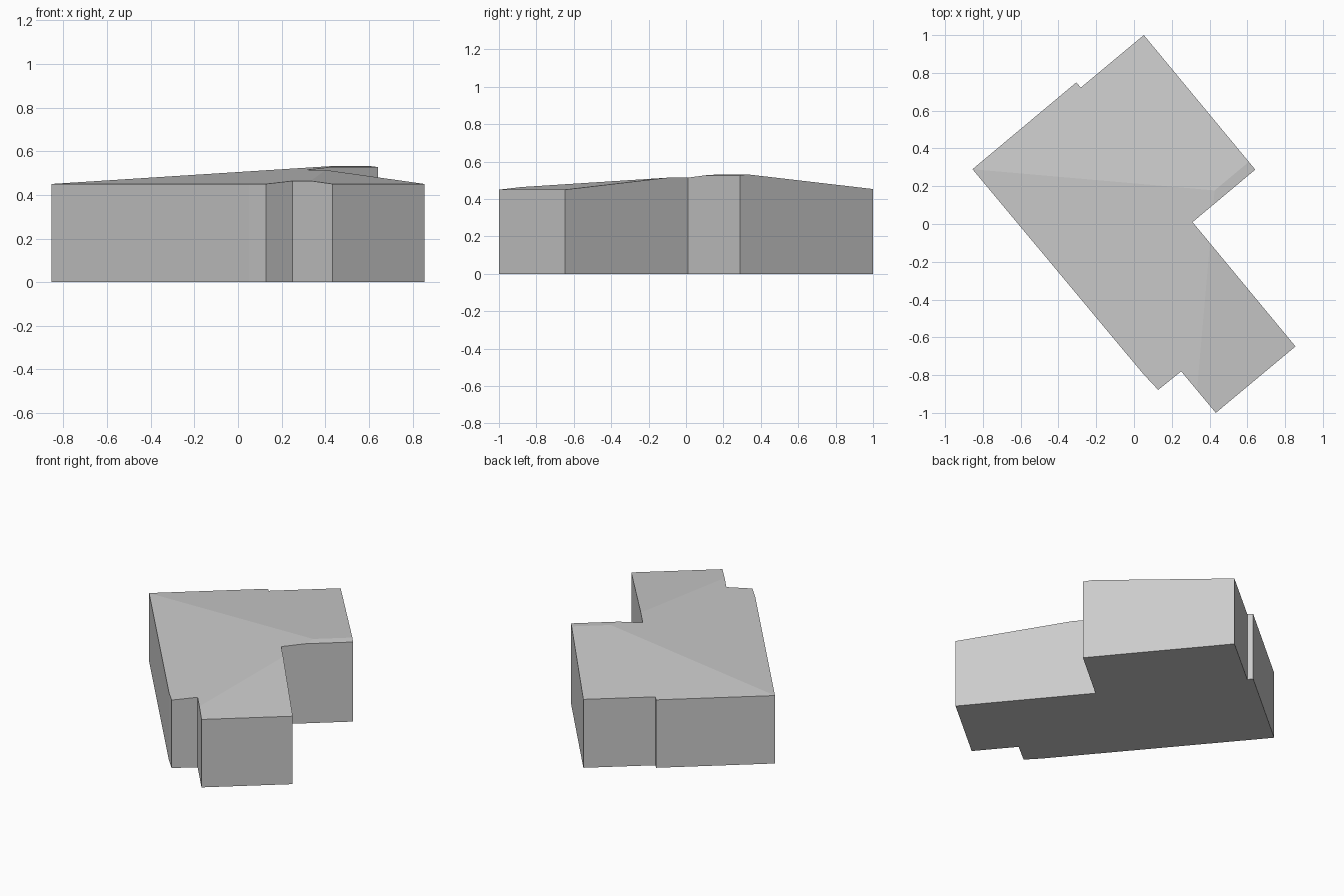
import bpy
import bmesh
from mathutils import Vector

if "Cube" in bpy.data.objects:
    bpy.data.objects.remove(bpy.data.objects["Cube"], do_unlink=True)

EAVE = 0.45
PITCH = 0.09

# Ground plan, counter-clockwise from the west corner
plan = [(-0.855, 0.29), (0.05, -0.795), (0.128, -0.878), (0.25, -0.78),
        (0.433, -1.0), (0.855, -0.648), (0.31, 0.01), (0.642, 0.288),
        (0.052, 1.0), (-0.282, 0.722), (-0.305, 0.75)]

# Walls that carry a roof slope: long side, south-east end, north-west side
west, south, south_tip, east = plan[0], plan[2], plan[4], plan[5]
eaves = [(west, south), (south_tip, east), (plan[-1], west)]

# Walls: a prism taller than the roof
bm = bmesh.new()
base = bm.faces.new([bm.verts.new((x, y, 0)) for x, y in plan])
top = bmesh.ops.extrude_face_region(bm, geom=[base], use_keep_orig=True)["geom"]
bmesh.ops.translate(bm, vec=(0, 0, 1),
                    verts=[v for v in top if isinstance(v, bmesh.types.BMVert)])
bmesh.ops.recalc_face_normals(bm, faces=bm.faces[:])

# Roof: trim the prism with one sloping plane per eave
for start, end in eaves:
    a = Vector((*start, EAVE))
    run = (Vector((*end, EAVE)) - a).normalized()
    inward = Vector((-run.y, run.x, 0))
    normal = Vector((0, 0, 1)) - inward * PITCH
    bmesh.ops.bisect_plane(bm, geom=bm.verts[:] + bm.edges[:] + bm.faces[:],
                           dist=1e-5, plane_co=a, plane_no=normal.normalized(),
                           clear_outer=True)
    rim = [e for e in bm.edges if e.is_boundary]
    bmesh.ops.holes_fill(bm, edges=rim, sides=0)

bmesh.ops.recalc_face_normals(bm, faces=bm.faces[:])
mesh = bpy.data.meshes.new("building")
bm.to_mesh(mesh)
bm.free()
building = bpy.data.objects.new("building", mesh)
bpy.context.collection.objects.link(building)

# Plain grey finish
grey = bpy.data.materials.new("light grey")
grey.use_nodes = True
colour = (0.6, 0.6, 0.6, 1)
grey.diffuse_color = colour
grey.node_tree.nodes["Principled BSDF"].inputs["Base Color"].default_value = colour
mesh.materials.append(grey)
